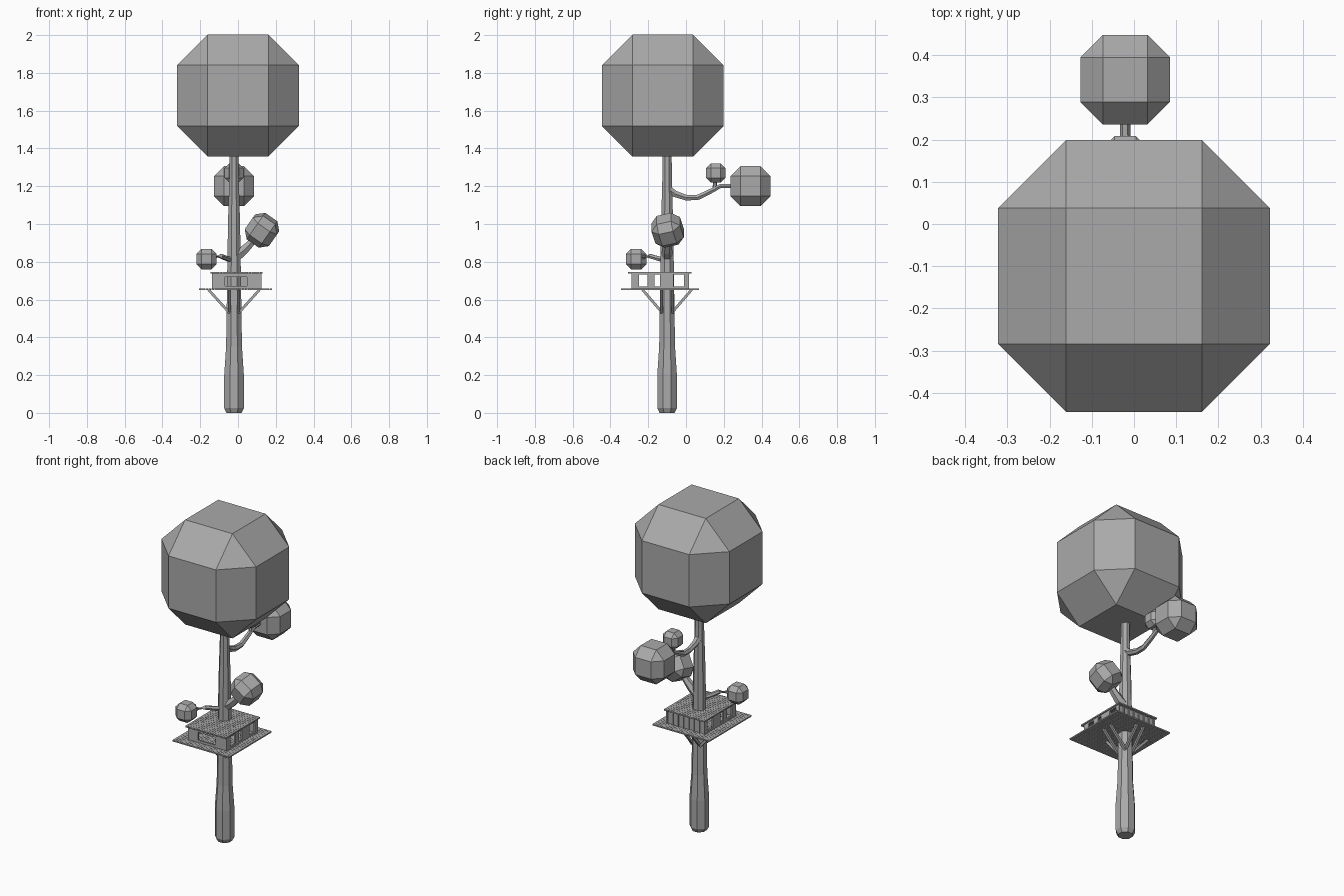
import bpy, bmesh, math
from mathutils import Vector, Matrix, Euler

cube = bpy.data.objects.get("Cube")
if cube:
    bpy.data.objects.remove(cube, do_unlink=True)

grey = bpy.data.materials.new("plain_grey")
grey.use_nodes = True
grey.diffuse_color = (0.4, 0.4, 0.4, 1)
grey.node_tree.nodes["Principled BSDF"].inputs["Base Color"].default_value = (0.4, 0.4, 0.4, 1)


def finish(name, bm):
    bmesh.ops.recalc_face_normals(bm, faces=bm.faces)
    mesh = bpy.data.meshes.new(name)
    bm.to_mesh(mesh)
    bm.free()
    mesh.materials.append(grey)
    obj = bpy.data.objects.new(name, mesh)
    bpy.context.collection.objects.link(obj)
    return obj


def add_box(bm, lo, hi):
    lo, hi = Vector(lo), Vector(hi)
    size = Matrix.Diagonal((*(hi - lo), 1))
    bmesh.ops.create_cube(bm, size=1, matrix=Matrix.Translation((lo + hi) / 2) @ size)


def foliage(name, centre, r, tilt=(0, 0, 0)):
    """Cube with half-width chamfers on all edges and corners."""
    bm = bmesh.new()
    for axis in range(3):
        for sx in (-1, 1):
            for sy in (-1, 1):
                for sz in (-1, 1):
                    p = Vector((sx, sy, sz)) * r / 2
                    p[axis] *= 2
                    bm.verts.new(p)
    bmesh.ops.convex_hull(bm, input=bm.verts)
    bmesh.ops.dissolve_limit(bm, angle_limit=0.02, verts=bm.verts, edges=bm.edges)
    rot = Euler([math.radians(a) for a in tilt]).to_matrix().to_4x4()
    bmesh.ops.transform(bm, matrix=Matrix.Translation(centre) @ rot, verts=bm.verts)
    return finish(name, bm)


def tube(name, path, radii, sides=8):
    """Tapered faceted limb through the given points."""
    bm = bmesh.new()
    pts = [Vector(p) for p in path]
    rings = []
    for i, p in enumerate(pts):
        d = (pts[min(i + 1, len(pts) - 1)] - pts[max(i - 1, 0)]).normalized()
        u = d.cross(Vector((0, 1, 0)) if abs(d.y) < 0.7 else Vector((1, 0, 0))).normalized()
        v = d.cross(u)
        r = radii[i] / math.cos(math.pi / sides)
        angles = [2 * math.pi * (k + 0.5) / sides for k in range(sides)]
        rings.append([bm.verts.new(p + r * (u * math.cos(a) + v * math.sin(a))) for a in angles])
    for a, b in zip(rings, rings[1:]):
        for k in range(sides):
            n = (k + 1) % sides
            bm.faces.new((a[k], a[n], b[n], b[k]))
    bm.faces.new(rings[0])
    bm.faces.new(rings[-1])
    return finish(name, bm)


# Trunk and main crown
TX, TY = -0.021, -0.1
heights = [0, 0.025, 0.2, 0.35, 0.75, 1.0, 1.25, 1.42]
widths = [0.04, 0.052, 0.052, 0.042, 0.036, 0.032, 0.025, 0.024]
tube("trunk", [(TX, TY, z) for z in heights], widths)
foliage("main_crown", (0, -0.123, 1.68), 0.322)

# Branches with their leaf clusters
tube("back_branch", [(TX, -0.1, 1.19), (TX, -0.06, 1.16), (TX, 0, 1.14), (TX, 0.06, 1.14),
                     (TX, 0.12, 1.168), (TX, 0.18, 1.2), (TX, 0.3, 1.205)],
     [0.02, 0.017, 0.015, 0.014, 0.013, 0.011, 0.01], 6)
tube("back_twig", [(TX, 0.15, 1.18), (TX, 0.157, 1.25)], [0.01, 0.008], 6)
foliage("back_leaves", (TX, 0.342, 1.2), 0.106)
foliage("back_small_leaves", (TX, 0.157, 1.27), 0.051)

tube("left_branch", [(TX, TY, 0.82), (0.03, TY, 0.86), (0.06, TY, 0.89), (0.12, TY, 0.96)],
     [0.028, 0.024, 0.02, 0.015], 6)
foliage("left_leaves", (0.127, -0.097, 0.967), 0.078, (15, 35, 0))

tube("front_branch", [(TX, TY, 0.81), (-0.055, -0.14, 0.815), (-0.09, -0.19, 0.83),
                      (-0.125, -0.225, 0.825), (-0.165, -0.263, 0.815)],
     [0.013, 0.012, 0.011, 0.01, 0.009], 6)
foliage("front_leaves", (-0.167, -0.264, 0.814), 0.054)


# Planked deck and roof
def planks(name, x0, x1, y0, y1, z0, z1, count):
    bm = bmesh.new()
    w = (x1 - x0) / count
    gap = 0.0006
    for i in range(count):
        split = y0 + (y1 - y0) * (0.3, 0.65, 0.45)[i % 3]
        for a, b in ((y0, split), (split, y1)):
            add_box(bm, (x0 + i * w + gap, a + gap, z0), (x0 + (i + 1) * w - gap, b - gap, z1))
    return finish(name, bm)


planks("deck", -0.206, 0.181, -0.345, 0.07, 0.65, 0.658, 24)
planks("roof", -0.145, 0.131, -0.307, 0.029, 0.739, 0.747, 18)

# House walls: openings are (start, end) spans along each wall
FLOOR, TOP, THICK = 0.658, 0.739, 0.01
X0, X1, Y0, Y1 = -0.138, 0.124, -0.288, 0.01


def wall(name, axis, at, start, end, openings, sill, head):
    bm = bmesh.new()

    def piece(a, b, z0, z1):
        if axis == 0:
            add_box(bm, (a, at, z0), (b, at + THICK, z1))
        else:
            add_box(bm, (at, a, z0), (at + THICK, b, z1))

    edge = start
    for a, b in openings:
        piece(edge, a, FLOOR, TOP)
        piece(a, b, FLOOR, sill)
        piece(a, b, head, TOP)
        edge = b
    piece(edge, end, FLOOR, TOP)
    return finish(name, bm)


side_windows = [(-0.248, -0.203), (-0.166, -0.138), (-0.065, -0.01)]
wall("left_wall", 1, X1 - THICK, Y0, Y1, side_windows, 0.67, 0.732)
wall("right_wall", 1, X0, Y0, Y1, side_windows, 0.67, 0.732)
wall("front_wall", 0, Y0, X0, X1, [(-0.07, 0.047)], 0.672, 0.72)
wall("back_wall", 0, Y1 - THICK, X0, X1, [], FLOOR, TOP)

# Upright battens on the back wall
bm = bmesh.new()
for i in range(8):
    x = X0 + (X1 - X0 - 0.01) * i / 7
    add_box(bm, (x, Y1, FLOOR), (x + 0.01, Y1 + 0.006, TOP))
finish("back_battens", bm)

# Paired struts under the deck on all four sides
for side, s in (("left", 1), ("right", -1)):
    for row, t in (("a", 1), ("b", -1)):
        y = TY + t * 0.03
        tube(f"{side}_strut_{row}", [(TX + s * 0.025, y, 0.53), (TX + s * 0.135, y, 0.652)],
             [0.007, 0.007], 4)
for side, s in (("back", 1), ("front", -1)):
    for row, t in (("a", 1), ("b", -1)):
        x = TX + t * 0.024
        tube(f"{side}_strut_{row}", [(x, TY + s * 0.025, 0.53), (x, TY + s * 0.13, 0.652)],
             [0.007, 0.007], 4)
